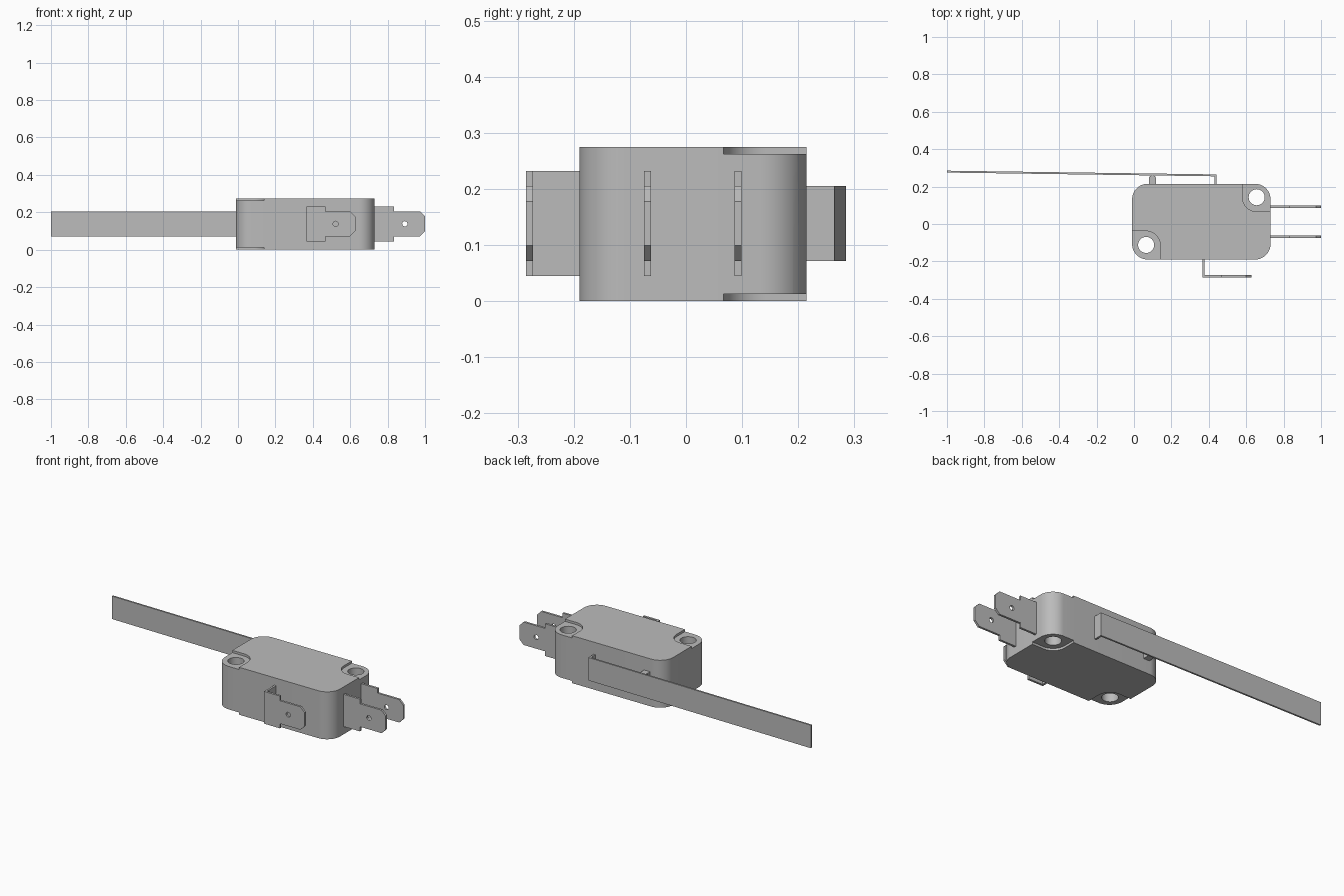
import bpy, bmesh
from math import cos, sin, pi, radians

old = bpy.data.objects.get("Cube")
if old:
    bpy.data.objects.remove(old, do_unlink=True)

grey = bpy.data.materials.new("plain grey")
grey.use_nodes = True
grey.diffuse_color = (0.5, 0.5, 0.5, 1)
grey.node_tree.nodes["Principled BSDF"].inputs["Base Color"].default_value = (0.5, 0.5, 0.5, 1)


def prism(name, outline, low, high, axis="z"):
    """Extrude a flat outline along z, or an (x, z) outline along y."""
    place = (lambda u, v, w: (u, v, w)) if axis == "z" else (lambda u, v, w: (u, w, v))
    bm = bmesh.new()
    face = bm.faces.new([bm.verts.new(place(u, v, low)) for u, v in outline])
    moved = bmesh.ops.extrude_face_region(bm, geom=[face])["geom"]
    bmesh.ops.translate(bm, vec=place(0, 0, high - low),
                        verts=[g for g in moved if isinstance(g, bmesh.types.BMVert)])
    bmesh.ops.recalc_face_normals(bm, faces=bm.faces)
    mesh = bpy.data.meshes.new(name)
    bm.to_mesh(mesh)
    bm.free()
    mesh.materials.append(grey)
    obj = bpy.data.objects.new(name, mesh)
    bpy.context.collection.objects.link(obj)
    return obj


def circle(x, y, r, count=32):
    return [(x + r * cos(2 * pi * i / count), y + r * sin(2 * pi * i / count)) for i in range(count)]


def rounded(x0, x1, y0, y1, r, steps=12):
    corners = [(x1 - r, y1 - r), (x0 + r, y1 - r), (x0 + r, y0 + r), (x1 - r, y0 + r)]
    return [(cx + r * cos(pi / 2 * (k + i / steps)), cy + r * sin(pi / 2 * (k + i / steps)))
            for k, (cx, cy) in enumerate(corners) for i in range(steps + 1)]


def cut(obj, cutters):
    """Subtract the cutters, keep the result as plain mesh, remove the cutters."""
    for cutter in cutters:
        cutter.hide_render = True
        mod = obj.modifiers.new("cut", "BOOLEAN")
        mod.operation = "DIFFERENCE"
        mod.solver = "EXACT"
        mod.object = cutter
    graph = bpy.context.evaluated_depsgraph_get()
    mesh = bpy.data.meshes.new_from_object(obj.evaluated_get(graph))
    obj.modifiers.clear()
    obj.data = mesh
    for cutter in cutters:
        bpy.data.objects.remove(cutter, do_unlink=True)


def smooth(obj):
    obj.data.shade_smooth()
    obj.data.set_sharp_from_angle(angle=radians(30))


# Housing: rounded block with two mounting holes and shallow corner recesses
X0, X1, Y0, Y1, TOP, STEP = -0.01, 0.73, -0.19, 0.215, 0.275, 0.013
body = prism("housing", rounded(X0, X1, Y0, Y1, 0.083), 0, TOP)
tools = [prism("hole_cutter", circle(x, y, 0.043), -0.1, 0.4) for x, y in ((0.065, -0.112), (0.656, 0.143))]
for low, high in ((-0.1, STEP), (TOP - STEP, 0.4)):
    tools.append(prism("recess_cutter", rounded(X0 - 0.2, 0.14, Y0 - 0.2, -0.038, 0.075), low, high))
    tools.append(prism("recess_cutter", rounded(0.58, X1 + 0.2, 0.067, Y1 + 0.2, 0.075), low, high))
cut(body, tools)
smooth(body)

# Terminals: stepped blades with a chamfered tip and a small hole
MID, WIDE, SLIM, CH, THICK = 0.1385, 0.0935, 0.0665, 0.027, 0.0125


def blade(name, start, step, end, hole, y):
    half = [(start, WIDE), (step, WIDE), (step, SLIM), (end - CH, SLIM), (end, SLIM - CH)]
    outline = [(x, MID + h) for x, h in half] + [(x, MID - h) for x, h in reversed(half)]
    obj = prism(name, outline, y, y + THICK, "y")
    cut(obj, [prism("pin_cutter", circle(hole, MID, 0.014, 20), y - 0.1, y + 0.1, "y")])
    smooth(obj)


blade("rear_side_terminal", 0.71, 0.835, 1.0, 0.892, 0.0865)
blade("front_side_terminal", 0.71, 0.835, 1.0, 0.892, -0.075)
blade("front_terminal", 0.366, 0.468, 0.627, 0.522, -0.285)
prism("front_terminal_leg", [(0.366, -0.273), (0.378, -0.273), (0.378, -0.18), (0.366, -0.18)],
      MID - WIDE, MID + WIDE)

# Long bent lever and the plunger beneath it
prism("lever", [(-1, 0.285), (-1, 0.275), (0.43, 0.255), (0.43, 0.2), (0.441, 0.2), (0.441, 0.265)],
      0.072, 0.205)
plunger = prism("plunger", rounded(0.079, 0.118, 0.19, 0.26, 0.019, 8), 0.078, 0.2)
smooth(plunger)
